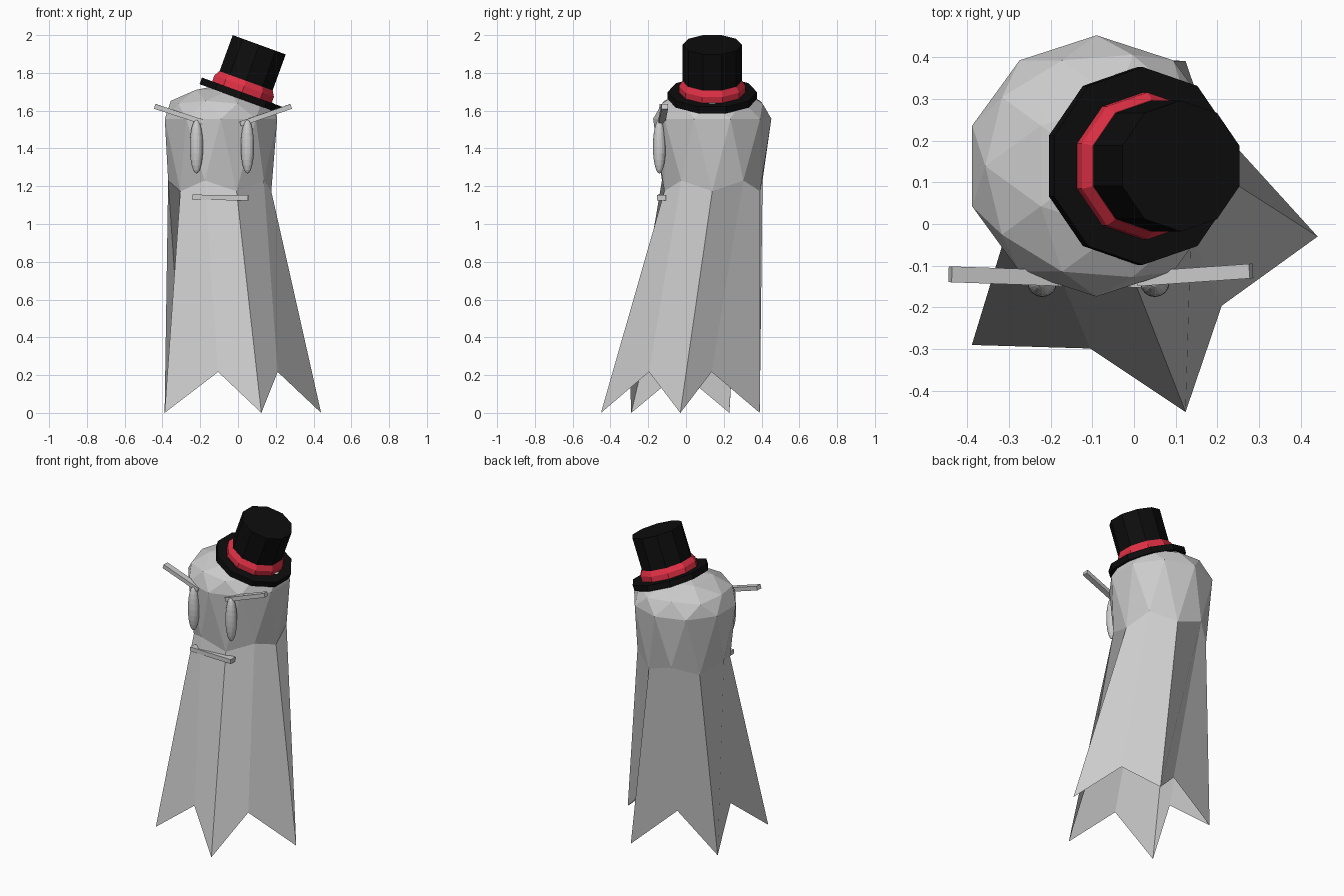
import bpy, bmesh, math
from mathutils import Matrix, Vector

if "Cube" in bpy.data.objects:
    bpy.data.objects.remove(bpy.data.objects["Cube"])


def finish(name, bm, color=None, matrix=Matrix.Identity(4)):
    bmesh.ops.recalc_face_normals(bm, faces=bm.faces)
    me = bpy.data.meshes.new(name)
    bm.to_mesh(me)
    bm.free()
    ob = bpy.data.objects.new(name, me)
    ob.matrix_world = matrix
    bpy.context.collection.objects.link(ob)
    if color:
        mat = bpy.data.materials.get(color[0]) or bpy.data.materials.new(color[0])
        mat.diffuse_color = color[1]
        mat.use_nodes = True
        mat.node_tree.nodes["Principled BSDF"].inputs["Base Color"].default_value = mat.diffuse_color
        me.materials.append(mat)
    return ob


def lathe(name, profile, color, matrix, sides=10):
    """Closed low-poly solid from (radius, height) pairs, a vertex facing +y."""
    bm = bmesh.new()
    rings = []
    for r, z in profile:
        angles = [math.pi / 2 + i * math.tau / sides for i in range(sides)]
        rings.append([bm.verts.new((r * math.cos(a), r * math.sin(a), z)) for a in angles])
    for lo, hi in zip(rings, rings[1:]):
        for i in range(sides):
            j = (i + 1) % sides
            bm.faces.new((lo[i], lo[j], hi[j], hi[i]))
    bm.faces.new(rings[0][::-1])
    bm.faces.new(rings[-1])
    finish(name, bm, color, matrix)


def bar(name, center, size, tilt, turn):
    bm = bmesh.new()
    bmesh.ops.create_cube(bm, size=1)
    bmesh.ops.scale(bm, vec=size, verts=bm.verts)
    rot = Matrix.Rotation(math.radians(turn), 4, 'Z') @ Matrix.Rotation(math.radians(tilt), 4, 'Y')
    finish(name, bm, None, Matrix.Translation(center) @ rot)


# Body: icosphere dome, stretched below the equator, open at the bottom
bm = bmesh.new()
bmesh.ops.create_icosphere(bm, subdivisions=2, radius=1)
bmesh.ops.delete(bm, geom=[v for v in bm.verts if v.co.z < -0.6], context='VERTS')

# Ragged hem: extrude the rim down to alternating tips and notches
rim = [e for e in bm.edges if e.is_boundary]
new = bmesh.ops.extrude_edge_only(bm, edges=rim)['geom']
hem = {v for v in new if isinstance(v, bmesh.types.BMVert)}
for v in bm.verts:
    x, y, z = v.co
    if v in hem:
        tip = z < -0.49
        a = math.atan2(y, x)
        rx, ry = (0.458, 0.442) if tip else (0.282, 0.282)
        v.co = (-0.018 + rx * math.cos(a), -0.03 + ry * math.sin(a), 0 if tip else 0.217)
    else:
        v.co = (-0.09 + 0.313 * x, 0.139 + 0.313 * y, 1.557 + z * (0.18 if z > 0 else 0.73))
finish("ghost_body", bm)

# Eyes
for side, x in (("left", -0.22), ("right", 0.05)):
    bm = bmesh.new()
    bmesh.ops.create_uvsphere(bm, u_segments=16, v_segments=12, radius=1)
    bmesh.ops.scale(bm, vec=(0.035, 0.034, 0.143), verts=bm.verts)
    finish(side + "_eye", bm, None, Matrix.Translation((x, -0.141, 1.41)))

# Eyebrows and mouth
bar("left_eyebrow", (-0.312, -0.125, 1.581), (0.27, 0.038, 0.026), 18, -2)
bar("right_eyebrow", (0.146, -0.122, 1.576), (0.285, 0.035, 0.026), -19, 4)
bar("mouth", (-0.093, -0.127, 1.14), (0.295, 0.046, 0.028), 0.5, -1)

# Tilted top hat, origin at the centre of the brim's upper face
black = ("hat_black", (0.004, 0.004, 0.004, 1))
red = ("band_red", (0.75, 0.03, 0.06, 1))
tilt = Matrix.Translation(Vector((0.021, 0.139, 1.698))) @ Matrix.Rotation(math.radians(20), 4, 'Y')
lathe("hat_brim", [(0.237, -0.037), (0.237, 0)], black, tilt)
lathe("hat_crown", [(0.157, -0.01), (0.157, 0.267)], black, tilt)
lathe("hat_band", [(0.176, -0.005), (0.176, 0.034), (0.158, 0.064)], red, tilt)
